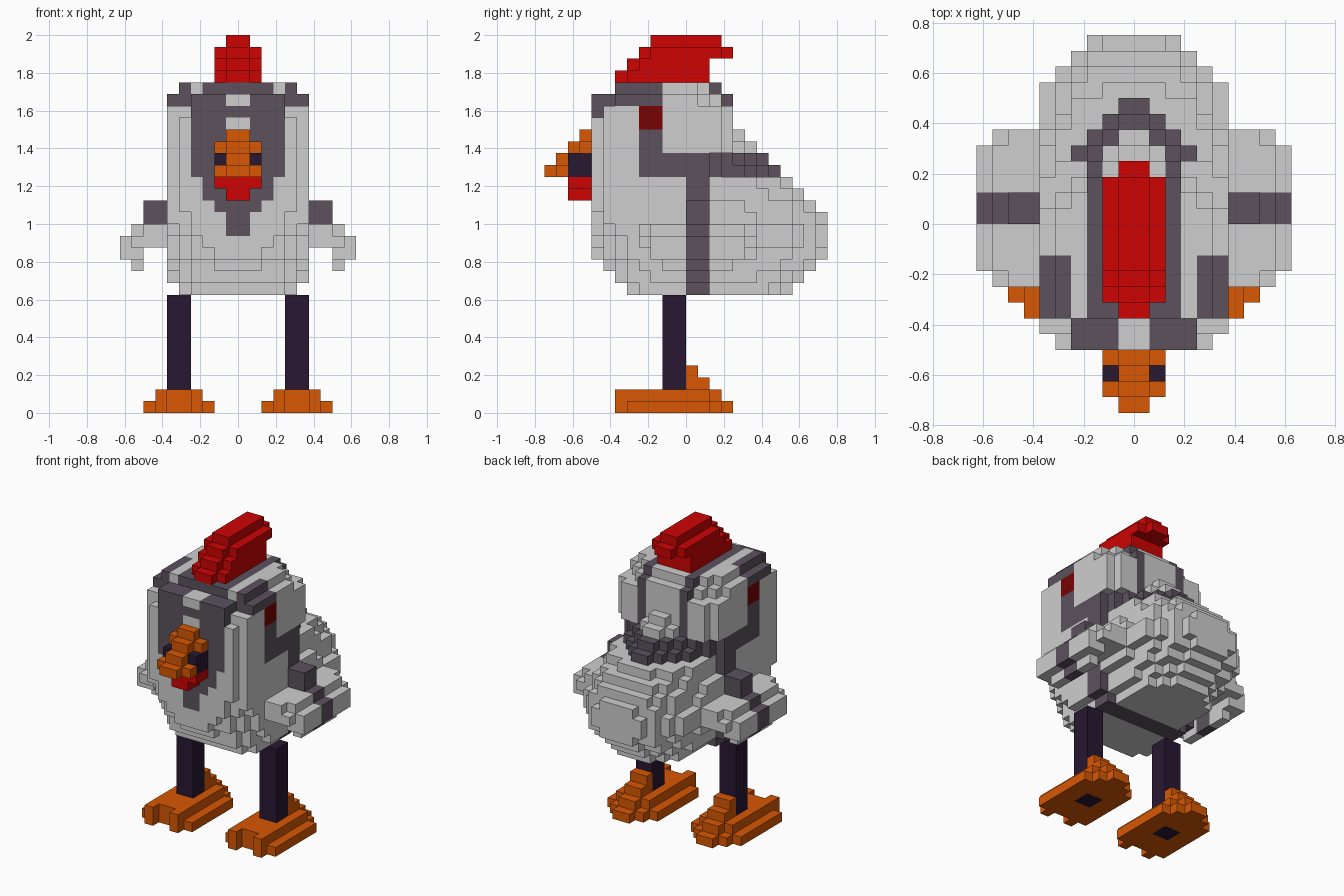
import bpy
import bmesh

if "Cube" in bpy.data.objects:
    bpy.data.objects.remove(bpy.data.objects["Cube"], do_unlink=True)

U = 1 / 16  # size of one block

COLOURS = {
    "light_grey": (0.62, 0.62, 0.62),
    "dark_grey": (0.106, 0.083, 0.11),
    "near_black": (0.021, 0.009, 0.032),
    "red": (0.62, 0.001, 0.001),
    "dark_red": (0.19, 0.001, 0.001),
    "orange": (0.69, 0.097, 0.001),
}
MATS = {}
for mat_name, rgb in COLOURS.items():
    m = bpy.data.materials.new(mat_name)
    m.use_nodes = True
    m.diffuse_color = (*rgb, 1)
    m.node_tree.nodes["Principled BSDF"].inputs["Base Color"].default_value = (*rgb, 1)
    MATS[mat_name] = m


def box(x0, x1, y0, y1, z0, z1):
    return {(x, y, z) for x in range(x0, x1) for y in range(y0, y1) for z in range(z0, z1)}


def boxes(*rows):
    return set().union(*(box(*r) for r in rows))


def mirrored(cells):
    return cells | {(-1 - x, y, z) for x, y, z in cells}


def build(name, cells, paint):
    """Skin a set of blocks with outer faces; paint is a colour or a rule(ax, y, z)."""
    bm = bmesh.new()
    verts, slots = {}, []

    def vert(p):
        if p not in verts:
            verts[p] = bm.verts.new([c * U for c in p])
        return verts[p]

    for cell in sorted(cells):
        x, y, z = cell
        colour = paint if isinstance(paint, str) else paint(x if x >= 0 else -1 - x, y, z)
        if colour not in slots:
            slots.append(colour)
        for a in range(3):
            b, c = (a + 1) % 3, (a + 2) % 3
            for side in (0, 1):
                near = list(cell)
                near[a] += 2 * side - 1
                if tuple(near) in cells:
                    continue
                quad = []
                for db, dc in ((0, 0), (1, 0), (1, 1), (0, 1)):
                    p = list(cell)
                    p[a] += side
                    p[b] += db
                    p[c] += dc
                    quad.append(vert(tuple(p)))
                face = bm.faces.new(quad if side else quad[::-1])
                face.material_index = slots.index(colour)
    me = bpy.data.meshes.new(name)
    bm.to_mesh(me)
    bm.free()
    for s in slots:
        me.materials.append(MATS[s])
    bpy.context.collection.objects.link(bpy.data.objects.new(name, me))


# Body per layer: front end, back end, half width of the rounded tail
BODY = {
    10: (-5, 9, 4.2), 11: (-6, 10, 4.9), 12: (-7, 11, 5.5), 13: (-8, 12, 5.7),
    14: (-8, 12, 6.5), 15: (-8, 12, 6.5), 16: (-8, 12, 5.7), 17: (-8, 11, 5.7),
    18: (-8, 10, 5.4), 19: (-8, 9, 5.0),
}
# Breast: half widths by row, then by layer
BREAST = {
    -8: {13: 2, 14: 3, 15: 4, 16: 4}, -7: {12: 2, 13: 4, 14: 4, 15: 5},
    -6: {11: 4, 12: 4, 13: 5, 14: 5}, -5: {10: 4, 11: 5, 12: 5},
    -4: {10: 5, 11: 5},
}
# Collar and head per layer: front end, back end, half width of the last row
HEAD = {
    20: (-8, 8, 1), 21: (-8, 7, 1), 22: (-8, 4, 5), 23: (-8, 4, 5),
    24: (-8, 4, 5), 25: (-8, 4, 5), 26: (-8, 4, 3), 27: (-6, 3, 3),
}


def body_half_width(y, z):
    y0, y1, wide = BODY[z]
    if y >= 2:                        # rounded tail
        u = (y - 1.5) / (y1 - 2)
        return min(6, round(wide * (1 - u ** 2.5) ** 0.4))
    full = 5 if z == 10 or y == -8 else 6
    return BREAST.get(y, {}).get(z, full)


def head_half_width(y, z):
    y0, y1, tip = HEAD[z]
    w = min(6, tip + y1 - 1 - y)
    if z < 22 and y >= 2:             # collar at the nape
        w = min(w, 5 if y == 2 else 4)
    if y == -8:                       # rounded front edge
        w = min(w, 4 if z >= 25 else 5)
    if z == 26 and y == -7:           # forehead step
        w = 4
    return min(w, 5) if z == 27 else w


def body_paint(ax, y, z):
    if z < 20 and y in (0, 1):                              # girth stripe
        return "dark_grey"
    if z in (20, 21) and y >= -4:                           # collar
        return "dark_grey"
    if ax >= 4 and y in (-4, -3) and 20 <= z < 26:          # eye and streak below
        return "dark_red" if z >= 24 else "dark_grey"
    if z >= 26 and ax >= 4 and y < -2:                      # brows
        return "dark_grey"
    if y <= -7 and ax < 1 and z in (24, 26):                # pale face spots
        return "light_grey"
    if y <= -7:                                             # face mask
        mask = 4 if z >= 20 else {19: 3, 18: 3, 17: 2, 16: 1, 15: 1}.get(z, 0)
        return "dark_grey" if ax < mask else "light_grey"
    if z >= 26 and y <= -5 and ax < 3:                      # forehead
        return "dark_grey"
    if z >= 22 and ax == 2:                                 # crown and nape stripes
        return "dark_grey"
    return "light_grey"


body = mirrored(boxes((0, 2, 4, 5, 22, 23), (0, 1, 4, 6, 22, 23), (0, 1, 4, 5, 23, 24)))
for layers, half_width in ((BODY, body_half_width), (HEAD, head_half_width)):
    for z, (y0, y1, _) in layers.items():
        for y in range(y0, y1):
            w = half_width(y, z)
            body |= box(-w, w, y, y + 1, z, z + 1)
build("body", body, body_paint)

# Wings: curved plates with a dark shoulder band
wing = boxes(
    (6, 8, 0, 2, 16, 18),
    (6, 8, -4, 6, 14, 16),
    (8, 9, -3, 5, 15, 16),
    (8, 9, -4, 6, 14, 15),
    (7, 10, -3, 5, 14, 15),
    (8, 10, -3, 5, 13, 14),
    (8, 9, -2, 4, 12, 13),
)


def wing_paint(ax, y, z):
    return "dark_grey" if y in (0, 1) else "light_grey"


build("left_wing", wing, wing_paint)
build("right_wing", mirrored(wing) - wing, wing_paint)

# Comb
build("comb", mirrored(boxes(
    (0, 1, -6, 2, 28, 29), (0, 2, -5, 2, 28, 29),
    (0, 1, -5, 2, 29, 30), (0, 2, -4, 2, 29, 30),
    (0, 1, -4, 4, 30, 31), (0, 2, -3, 3, 30, 31),
    (0, 1, -3, 3, 31, 32),
)), "red")

# Beak, nostrils and wattle
nostrils = mirrored(box(1, 2, -10, -8, 20, 22))
build("nostrils", nostrils, "near_black")
build("beak", mirrored(boxes(
    (0, 1, -9, -8, 23, 24),
    (0, 2, -9, -8, 22, 23), (0, 1, -10, -8, 22, 23),
    (0, 1, -11, -8, 21, 22),
    (0, 2, -11, -10, 20, 21), (0, 1, -12, -8, 20, 21),
)) - nostrils, "orange")
build("wattle", mirrored(boxes((0, 2, -10, -8, 19, 20), (0, 1, -10, -8, 18, 19))), "red")

# Legs run down through the feet
leg = box(4, 6, -2, 0, 0, 10)
foot = boxes(
    (2, 8, -5, 2, 0, 1), (3, 7, 2, 3, 0, 1), (4, 6, 3, 4, 0, 1),   # sole
    (3, 4, -6, -5, 0, 2), (6, 7, -6, -5, 0, 2),                    # toes
    (3, 7, -5, 2, 1, 2), (4, 6, 2, 3, 1, 2),                       # instep
    (4, 6, 0, 2, 2, 3), (4, 6, 0, 1, 3, 4),                        # heel
) - leg
for part, cells, colour in (("leg", leg, "near_black"), ("foot", foot, "orange")):
    build("left_" + part, cells, colour)
    build("right_" + part, mirrored(cells) - cells, colour)
